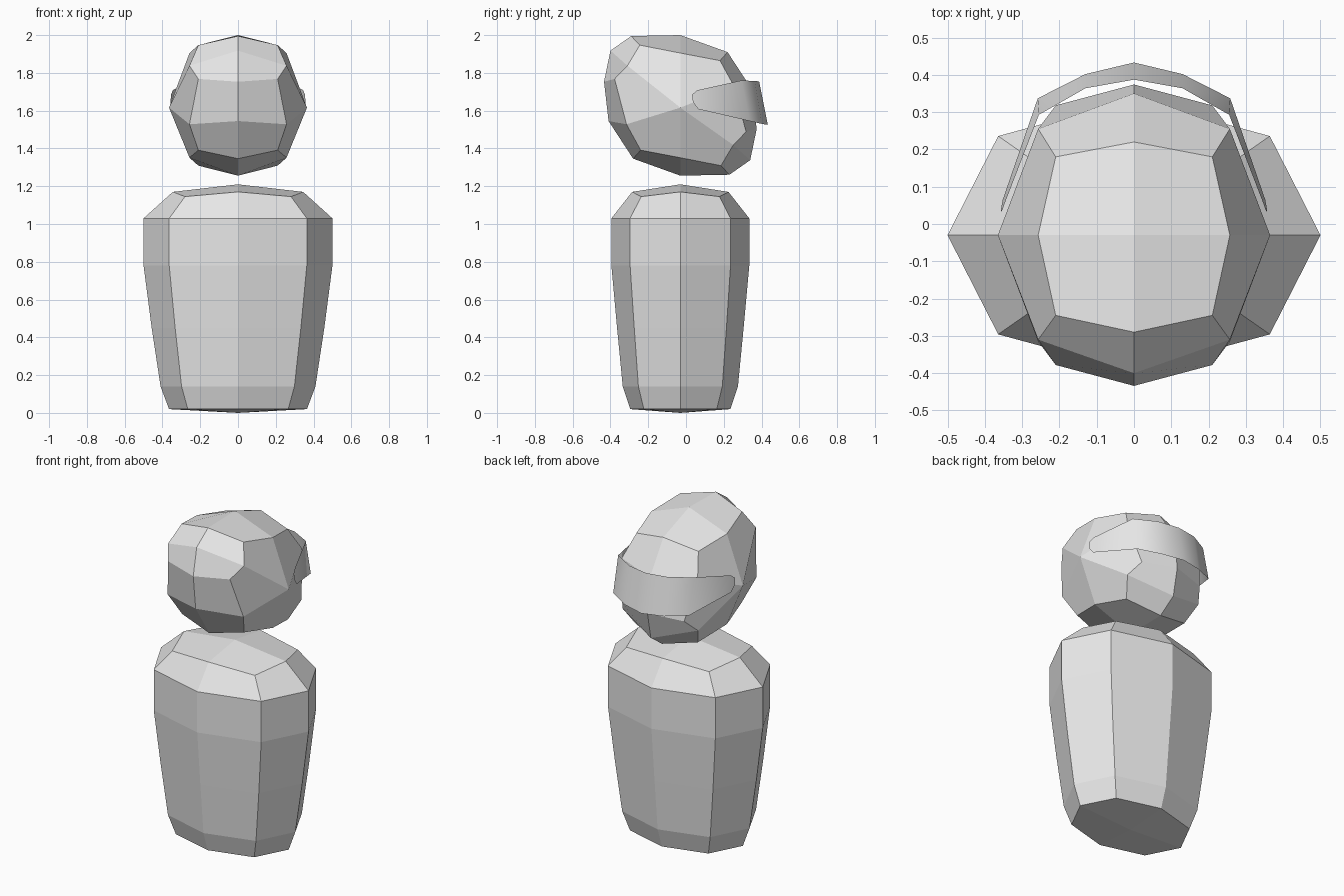
import bpy, bmesh, math

cube = bpy.data.objects.get("Cube")
if cube:
    bpy.data.objects.remove(cube, do_unlink=True)

grey = bpy.data.materials.new("plain_grey")
grey.use_nodes = True
grey.diffuse_color = (0.8, 0.8, 0.8, 1)
grey.node_tree.nodes["Principled BSDF"].inputs["Base Color"].default_value = (0.8, 0.8, 0.8, 1)

MID_Y = -0.03


def finish(name, bm, smooth=False):
    bmesh.ops.recalc_face_normals(bm, faces=bm.faces)
    mesh = bpy.data.meshes.new(name)
    bm.to_mesh(mesh)
    bm.free()
    mesh.materials.append(grey)
    for p in mesh.polygons:
        p.use_smooth = smooth
    obj = bpy.data.objects.new(name, mesh)
    bpy.context.collection.objects.link(obj)
    return obj


def bridge(bm, a, b):
    n = len(a)
    for i in range(n):
        j = (i + 1) % n
        bm.faces.new((a[i], a[j], b[j], b[i]))


def cap(bm, ring, pole, first_mid):
    # Quads from the pole, each spanning mid, corner, mid
    n = len(ring)
    for i in range(first_mid, n + first_mid, 2):
        bm.faces.new((pole, ring[i % n], ring[(i + 1) % n], ring[(i + 2) % n]))


# Body: stacked eight-sided rings (height, half width, half depth, corner drop)
profile = [(0.02, 0.365, 0.265, 0), (0.14, 0.41, 0.305, 0), (0.45, 0.457, 0.335, 0),
           (0.78, 0.5, 0.365, 0), (1.03, 0.5, 0.365, 0), (1.17, 0.345, 0.255, 0.025)]
bm = bmesh.new()
rings = []
for z, rx, ry, drop in profile:
    ring = []
    for i in range(8):
        a = i * math.pi / 4
        odd = i % 2
        k = (1.03 if not drop else 1.15) if odd else 1
        ring.append(bm.verts.new((rx * k * math.cos(a), MID_Y + ry * k * math.sin(a), z - drop * odd)))
    rings.append(ring)
for a, b in zip(rings, rings[1:]):
    bridge(bm, a, b)
cap(bm, rings[0], bm.verts.new((0, MID_Y, 0)), 0)
cap(bm, rings[-1], bm.verts.new((0, MID_Y, 1.21)), 0)
finish("body", bm)

# Head: twelve-point outlines on the middle and on each side, closed by a pole
HEAD_Z = 1.628
middle = [(0, 0.372), (-0.26, 0.367), (-0.37, 0.29), (-0.404, 0.125), (-0.38, -0.083), (-0.25, -0.282)]
side = [(0, 0.277), (-0.215, 0.319), (-0.28, 0.21), (-0.348, 0.14), (-0.285, -0.1), (-0.21, -0.237)]


def opposite(points):
    return points + [(-y, -z) for y, z in points]


bm = bmesh.new()
centre = [bm.verts.new((0, MID_Y + y, HEAD_Z + z)) for y, z in opposite(middle)]
for s in (-1, 1):
    ring = [bm.verts.new((s * (0.21 if i % 2 else 0.257), MID_Y + y, HEAD_Z + z))
            for i, (y, z) in enumerate(opposite(side))]
    bridge(bm, centre, ring)
    cap(bm, ring, bm.verts.new((s * 0.365, MID_Y, HEAD_Z - 0.012)), 0)
finish("head", bm)

# Band: thin tilted strip around the back of the head with tapered ends
half = [((0, 0.387, 1.755), (0, 0.433, 1.525)),
        ((0.13, 0.364, 1.757), (0.13, 0.402, 1.53)),
        ((0.255, 0.293, 1.76), (0.258, 0.337, 1.545)),
        ((0.345, 0.06, 1.708), (0.352, 0.065, 1.608)),
        ((0.355, 0.032, 1.685), (0.357, 0.037, 1.645))]
mirrored = [tuple((-x, y, z) for x, y, z in pair) for pair in reversed(half[1:])]
bm = bmesh.new()
pairs = [tuple(bm.verts.new(p) for p in pair) for pair in mirrored + half]
for a, b in zip(pairs, pairs[1:]):
    bm.faces.new((a[0], b[0], b[1], a[1]))
finish("head_band", bm, smooth=True)
